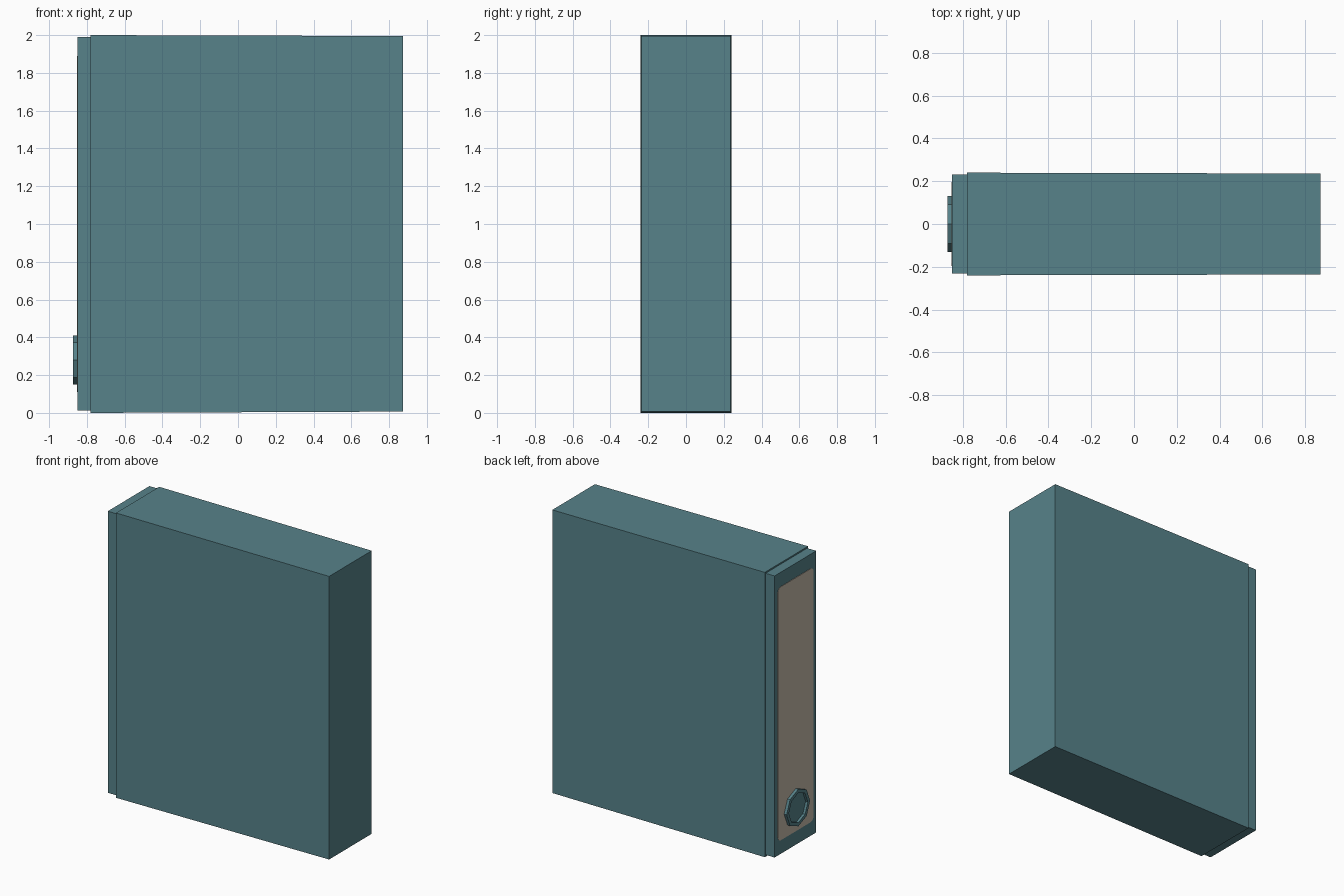
import bpy, bmesh, math

if "Cube" in bpy.data.objects:
    bpy.data.objects.remove(bpy.data.objects["Cube"])

def material(name, rgb):
    m = bpy.data.materials.new(name)
    m.diffuse_color = (*rgb, 1)
    m.use_nodes = True
    m.node_tree.nodes["Principled BSDF"].inputs["Base Color"].default_value = m.diffuse_color
    return m

teal = material("teal_board", (0.095, 0.225, 0.255))
beige = material("beige_label", (0.56, 0.49, 0.40))

def add_object(name, bm, mat):
    bmesh.ops.recalc_face_normals(bm, faces=bm.faces)
    me = bpy.data.meshes.new(name)
    bm.to_mesh(me)
    bm.free()
    me.materials.append(mat)
    ob = bpy.data.objects.new(name, me)
    bpy.context.collection.objects.link(ob)
    return ob

def loft(name, rings, mat, closed=False):
    """Bridge rings of (x, y, z) points; cap the ends unless closed."""
    bm = bmesh.new()
    vs = [[bm.verts.new(p) for p in r] for r in rings]
    n = len(rings[0])
    pairs = list(zip(vs, vs[1:]))
    if closed:
        pairs.append((vs[-1], vs[0]))
    else:
        bm.faces.new(vs[0])
        bm.faces.new(vs[-1])
    for a, b in pairs:
        for i in range(n):
            j = (i + 1) % n
            bm.faces.new((a[i], a[j], b[j], b[i]))
    return add_object(name, bm, mat)

def rect(x, hy, z0, z1):
    return [(x, -hy, z0), (x, hy, z0), (x, hy, z1), (x, -hy, z1)]

def rounded_rect(x, hy, z0, z1, r, seg=3):
    pts = []
    corners = [(hy - r, z1 - r), (r - hy, z1 - r), (r - hy, z0 + r), (hy - r, z0 + r)]
    for k, (cy, cz) in enumerate(corners):
        for s in range(seg + 1):
            a = math.pi / 2 * (k + s / seg)
            pts.append((x, cy + r * math.cos(a), cz + r * math.sin(a)))
    return pts

def octagon(x, r):
    return [(x, r * math.cos(math.pi * i / 4), 0.28 + r * math.sin(math.pi * i / 4))
            for i in range(8)]

# Case body, very slightly tapered towards the far end
loft("case_body", [rect(-0.78, 0.24, 0.0, 2.0), rect(0.873, 0.236, 0.007, 1.995)], teal)

# Narrower spine
loft("spine", [rect(-0.85, 0.231, 0.013, 1.99), rect(-0.775, 0.231, 0.013, 1.99)], teal)

# Spine label
loft("spine_label", [rounded_rect(-0.853, 0.197, 0.11, 1.89, 0.03),
                     rounded_rect(-0.849, 0.197, 0.11, 1.89, 0.03)], beige)

# Octagonal finger ring and the recessed disc inside it
loft("finger_ring", [octagon(-0.849, 0.13), octagon(-0.873, 0.13),
                     octagon(-0.873, 0.105), octagon(-0.849, 0.105)], teal, closed=True)
loft("finger_hole_disc", [octagon(-0.856, 0.106), octagon(-0.849, 0.106)], teal)
